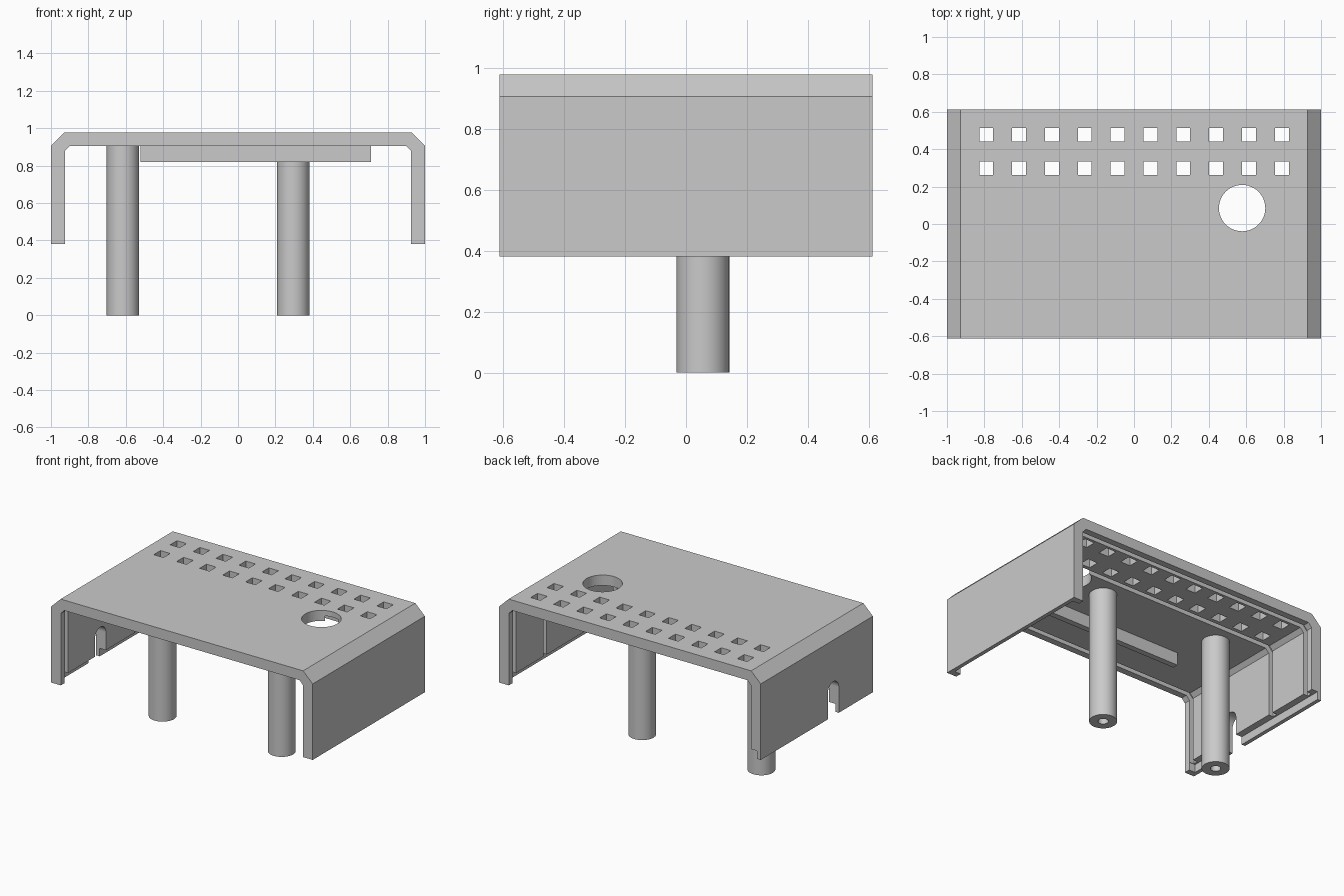
import bpy, bmesh, math
from mathutils import Matrix, Vector

cube = bpy.data.objects.get("Cube")
if cube:
    bpy.data.objects.remove(cube, do_unlink=True)

grey = bpy.data.materials.new("plain grey")
grey.use_nodes = True
grey.diffuse_color = (0.59, 0.59, 0.59, 1)
grey.node_tree.nodes["Principled BSDF"].inputs["Base Color"].default_value = (0.59, 0.59, 0.59, 1)

BOTTOM, DEPTH = 0.382, 0.6125
# Half profiles: wall x, wall top z, chamfer x, roof z
OUTER = (1.0, 0.907, 0.927, 0.978)
GROOVE = (0.96, 0.892, 0.914, 0.941)
INNER = (0.926, 0.878, 0.9, 0.906)
CLEAR = (0.88, 0.84, 0.87, 0.86)


def make(name, bm):
    bmesh.ops.recalc_face_normals(bm, faces=bm.faces)
    mesh = bpy.data.meshes.new(name)
    bm.to_mesh(mesh)
    bm.free()
    mesh.materials.append(grey)
    ob = bpy.data.objects.new(name, mesh)
    bpy.context.collection.objects.link(ob)
    return ob


def arch(p, bottom):
    right = [(p[0], bottom), (p[0], p[1]), (p[2], p[3])]
    return right + [(-x, z) for x, z in reversed(right)]


def add_band(bm, outer, inner, y0, y1, bottom):
    """Arch-shaped strip between two profiles, running along y."""
    ring = arch(outer, bottom) + arch(inner, bottom)[::-1]
    face = bm.faces.new([bm.verts.new((x, y0, z)) for x, z in ring])
    out = bmesh.ops.extrude_face_region(bm, geom=[face])["geom"]
    verts = [v for v in out if isinstance(v, bmesh.types.BMVert)]
    bmesh.ops.translate(bm, verts=verts, vec=(0, y1 - y0, 0))
    if face not in {f for v in verts for f in v.link_faces} and not face.is_valid:
        bm.faces.new(verts)


def add_box(bm, lo, hi):
    lo, hi = Vector(lo), Vector(hi)
    size = Matrix.Diagonal((*(hi - lo), 1))
    bmesh.ops.create_cube(bm, size=1, matrix=Matrix.Translation((lo + hi) / 2) @ size)


def add_rod(bm, centre, radius, length, turn=Matrix()):
    bmesh.ops.create_cone(bm, cap_ends=True, segments=48, radius1=radius, radius2=radius,
                          depth=length, matrix=Matrix.Translation(centre) @ turn)


def select(ob):
    bpy.ops.object.select_all(action='DESELECT')
    ob.select_set(True)
    bpy.context.view_layer.objects.active = ob


def cut(ob, bm):
    cutter = make("cutter", bm)
    cutter.hide_render = True
    mod = ob.modifiers.new("cut", 'BOOLEAN')
    mod.operation, mod.solver, mod.object = 'DIFFERENCE', 'EXACT', cutter
    select(ob)
    bpy.ops.object.modifier_apply(modifier=mod.name)
    bpy.data.objects.remove(cutter, do_unlink=True)


# Thick arched cover
bm = bmesh.new()
add_band(bm, OUTER, INNER, -DEPTH, DEPTH, BOTTOM)
cover = make("cover", bm)

# Panel grooves round the inside, near both ends and behind the middle
bm = bmesh.new()
for y0, y1 in ((-0.567, -0.533), (0.198, 0.234), (0.533, 0.567)):
    add_band(bm, GROOVE, CLEAR, y0, y1, 0.3)
cut(cover, bm)

# Vent rows and round opening in the roof
bm = bmesh.new()
for y in (0.298, 0.477):
    for i in range(10):
        x = -0.79 + 0.1756 * i
        add_box(bm, (x - 0.037, y - 0.037, 0.8), (x + 0.037, y + 0.037, 1.1))
add_rod(bm, (0.578, 0.085, 0.95), 0.124, 0.3)
cut(cover, bm)

# Stepped lip along the inside bottom of both walls
bm = bmesh.new()
add_box(bm, (-0.973, -0.57, 0.3), (-0.8, 0.7, 0.437))
add_box(bm, (0.8, -0.57, 0.3), (0.973, 0.57, 0.437))
cut(cover, bm)

# Round-topped cable notch in the wall
bm = bmesh.new()
add_box(bm, (-1.1, -0.24, 0.3), (-0.85, -0.12, 0.56))
cut(cover, bm)
bm = bmesh.new()
add_rod(bm, (-0.975, -0.18, 0.56), 0.06, 0.25, Matrix.Rotation(math.pi / 2, 4, 'Y'))
cut(cover, bm)

# Bar under the roof
bm = bmesh.new()
add_box(bm, (-0.52, -0.24, 0.819), (0.71, -0.2, 0.906))
make("roof_bar", bm)

# Screw pillars with bored ends
for name, x in (("right_pillar", -0.615), ("left_pillar", 0.296)):
    bm = bmesh.new()
    add_rod(bm, (x, 0.055, 0.453), 0.087, 0.906)
    pillar = make(name, bm)
    bm = bmesh.new()
    add_rod(bm, (x, 0.055, 0.3), 0.032, 1.0)
    cut(pillar, bm)
    select(pillar)
    bpy.ops.object.shade_smooth_by_angle(angle=math.radians(30))
